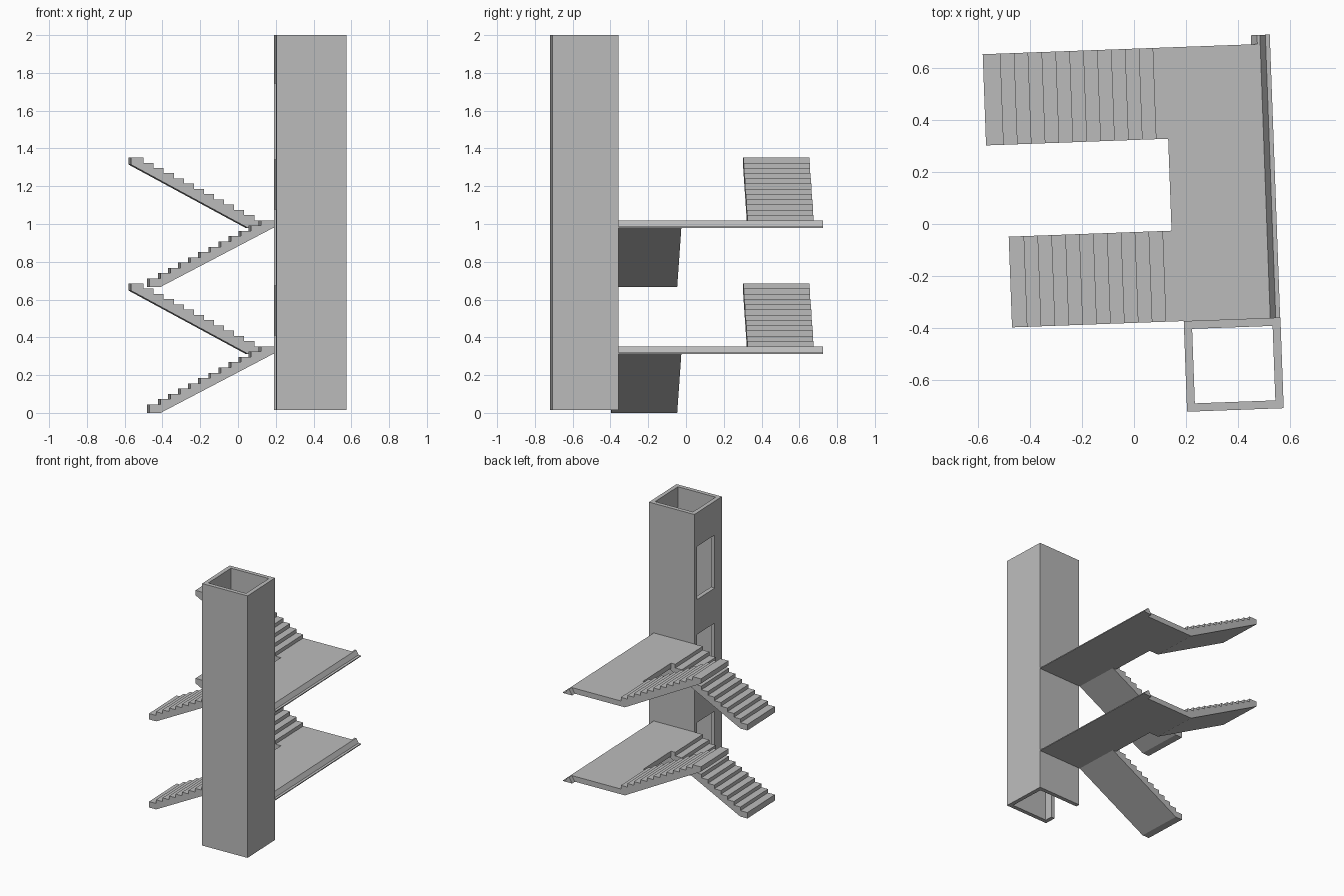
import bpy
import bmesh
import math
from mathutils import Vector

if "Cube" in bpy.data.objects:
    bpy.data.objects.remove(bpy.data.objects["Cube"])

concrete = bpy.data.materials.new("concrete_grey")
concrete.use_nodes = True
grey = (0.5, 0.5, 0.5, 1)
concrete.diffuse_color = grey
concrete.node_tree.nodes["Principled BSDF"].inputs["Base Color"].default_value = grey

TURN = math.radians(2.1)     # the whole building sits slightly turned
STOREY = 0.667
LANDING_LOW, LANDING_TOP = 0.312, 0.352
BACK = -0.379                # plane shared by shaft, landing and lower flight


def extrude(name, points, start, end, axis):
    """Extrude a flat profile: axis 'z' takes (x, y), axis 'y' takes (x, z)."""
    bm = bmesh.new()
    if axis == "z":
        verts = [bm.verts.new((a, b, start)) for a, b in points]
        move = Vector((0, 0, end - start))
    else:
        verts = [bm.verts.new((a, start, b)) for a, b in points]
        move = Vector((0, end - start, 0))
    face = bm.faces.new(verts)
    result = bmesh.ops.extrude_face_region(bm, geom=[face], use_keep_orig=True)
    moved = [g for g in result["geom"] if isinstance(g, bmesh.types.BMVert)]
    bmesh.ops.translate(bm, verts=moved, vec=move)
    bmesh.ops.recalc_face_normals(bm, faces=bm.faces)
    mesh = bpy.data.meshes.new(name)
    bm.to_mesh(mesh)
    bm.free()
    mesh.materials.append(concrete)
    obj = bpy.data.objects.new(name, mesh)
    obj.rotation_euler.z = TURN
    bpy.context.collection.objects.link(obj)
    return obj


def box(name, x0, x1, y0, y1, z0, z1):
    return extrude(name, [(x0, y0), (x1, y0), (x1, y1), (x0, y1)], z0, z1, "z")


# Lift shaft: C-shaped walls with a doorway gap, closed by lintels
x0, x1, y0 = 0.177, 0.548, -0.727
wall = 0.031
door_front, door_back = -0.637, BACK - wall
extrude("shaft_walls", [
    (x0, door_front), (x0, y0), (x1, y0), (x1, BACK), (x0, BACK),
    (x0, door_back), (x1 - wall, door_back), (x1 - wall, y0 + wall),
    (x0 + wall, y0 + wall), (x0 + wall, door_front)], 0.015, 2, "z")
for i in range(3):
    low = 0.41 + i * STOREY
    high = min(low + 0.265, 2) if i < 2 else 2
    box(f"door_lintel_{i + 1}", x0, x0 + wall, door_front, door_back, low, high)

# Flight profiles
LAND_X = 0.143               # edge where the flights meet the landing
STEPS = 12
TREAD = 0.0533

lower = [(-0.424, 0), (-0.482, 0)]
rise = (LANDING_TOP - 0.045) / (STEPS - 1)
for i in range(STEPS):
    z = 0.045 + i * rise
    start = -0.482 if i == 0 else -0.425 + (i - 1) * TREAD
    end = LAND_X if i == STEPS - 1 else -0.425 + i * TREAD
    lower += [(start, z), (end, z)]
lower += [(LAND_X, LANDING_LOW), (0.172, LANDING_LOW)]

upper = [(0.065, LANDING_LOW), (LAND_X, LANDING_LOW), (LAND_X, LANDING_TOP)]
rise = (0.685 - LANDING_TOP) / STEPS
for i in range(STEPS):
    x = 0.098 - i * TREAD
    upper += [(x, LANDING_TOP + i * rise), (x, LANDING_TOP + (i + 1) * rise)]
upper += [(-0.556, 0.685), (-0.556, 0.648)]

# Sloped edge beam running past the end of the landing
beam = [(0.474, LANDING_LOW), (0.547, LANDING_LOW), (0.547, 0.319),
        (0.53, 0.321), (0.509, LANDING_TOP), (0.498, LANDING_TOP)]

for floor in range(2):
    parts = [
        extrude(f"lower_flight_{floor + 1}", lower, BACK, -0.031, "y"),
        extrude(f"upper_flight_{floor + 1}", upper, 0.322, 0.672, "y"),
        box(f"landing_{floor + 1}", LAND_X, 0.498, BACK, 0.672,
            LANDING_LOW, LANDING_TOP),
        extrude(f"edge_beam_{floor + 1}", beam, BACK, 0.707, "y"),
    ]
    for part in parts:
        part.location.z = floor * STOREY
